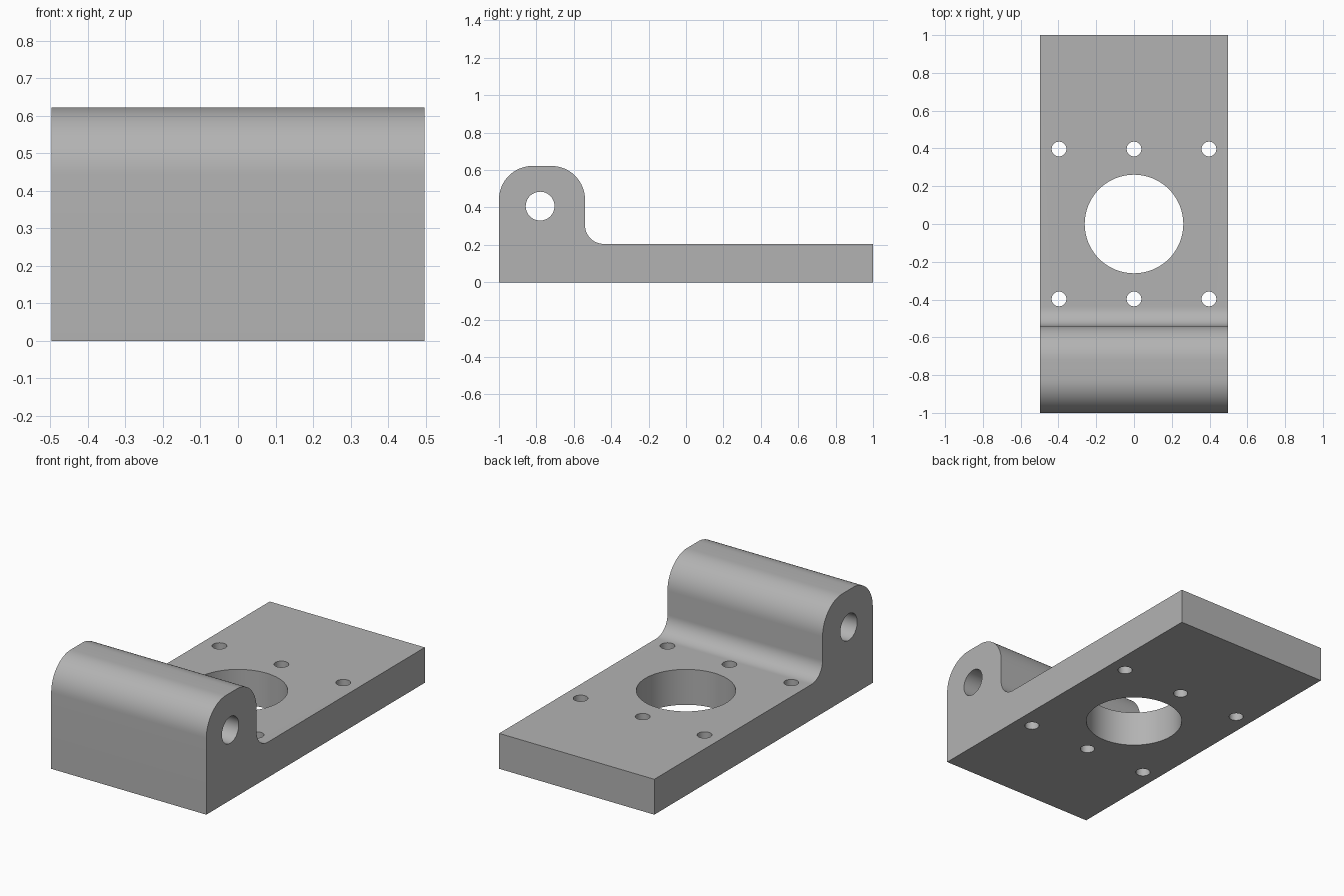
import bpy, bmesh
from math import sin, cos, pi, radians
from mathutils import Matrix

cube = bpy.data.objects.get("Cube")
if cube:
    bpy.data.objects.remove(cube, do_unlink=True)

GREY = (0.45, 0.45, 0.45, 1)
HALF_W = 0.497
BASE_Z, TOP_Z = 0.205, 0.622
LUG_BACK = -0.54
ROUND, FILLET = 0.18, 0.1

mat = bpy.data.materials.new("machined grey")
mat.use_nodes = True
mat.diffuse_color = GREY
mat.node_tree.nodes["Principled BSDF"].inputs["Base Color"].default_value = GREY


def new_object(name, bm):
    mesh = bpy.data.meshes.new(name)
    bm.to_mesh(mesh)
    bm.free()
    ob = bpy.data.objects.new(name, mesh)
    bpy.context.collection.objects.link(ob)
    mesh.materials.append(mat)
    return ob


def arc(cy, cz, r, start, end, steps=16):
    angles = [radians(start + (end - start) * i / steps) for i in range(steps + 1)]
    return [(cy + r * cos(a), cz + r * sin(a)) for a in angles]


# Side profile: flat plate, fillet, rounded hinge lug
profile = [(-1, 0), (1, 0), (1, BASE_Z)]
profile += arc(LUG_BACK + FILLET, BASE_Z + FILLET, FILLET, 270, 180)
profile += arc(LUG_BACK - ROUND, TOP_Z - ROUND, ROUND, 0, 90)
profile += arc(-1 + ROUND, TOP_Z - ROUND, ROUND, 90, 180)

bm = bmesh.new()
face = bm.faces.new([bm.verts.new((-HALF_W, y, z)) for y, z in profile])
extruded = bmesh.ops.extrude_face_region(bm, geom=[face])["geom"]
bmesh.ops.translate(bm, vec=(2 * HALF_W, 0, 0),
                    verts=[v for v in extruded if isinstance(v, bmesh.types.BMVert)])
bmesh.ops.recalc_face_normals(bm, faces=bm.faces)
bracket = new_object("hinge_bracket", bm)

# Hole cutters: centre bore, six bolt holes, pin hole along x
cutters = bmesh.new()


def add_hole(pos, radius, segments, turn=Matrix()):
    bmesh.ops.create_cone(cutters, cap_ends=True, segments=segments, radius1=radius,
                          radius2=radius, depth=1.4,
                          matrix=Matrix.Translation(pos) @ turn)


add_hole((0, 0, 0), 0.261, 96)
for x in (-0.397, 0, 0.397):
    for y in (-0.397, 0.397):
        add_hole((x, y, 0), 0.039, 32)
add_hole((0, -0.78, 0.407), 0.077, 48, Matrix.Rotation(pi / 2, 4, "Y"))
cutter = new_object("hole_cutters", cutters)

# Cut the holes and bake the result
cut = bracket.modifiers.new("holes", "BOOLEAN")
cut.operation = "DIFFERENCE"
cut.solver = "EXACT"
cut.object = cutter
bpy.context.view_layer.objects.active = bracket
bpy.ops.object.select_all(action="DESELECT")
bracket.select_set(True)
bpy.ops.object.modifier_apply(modifier=cut.name)
bpy.data.objects.remove(cutter, do_unlink=True)
bpy.ops.object.shade_smooth_by_angle(angle=radians(30))
